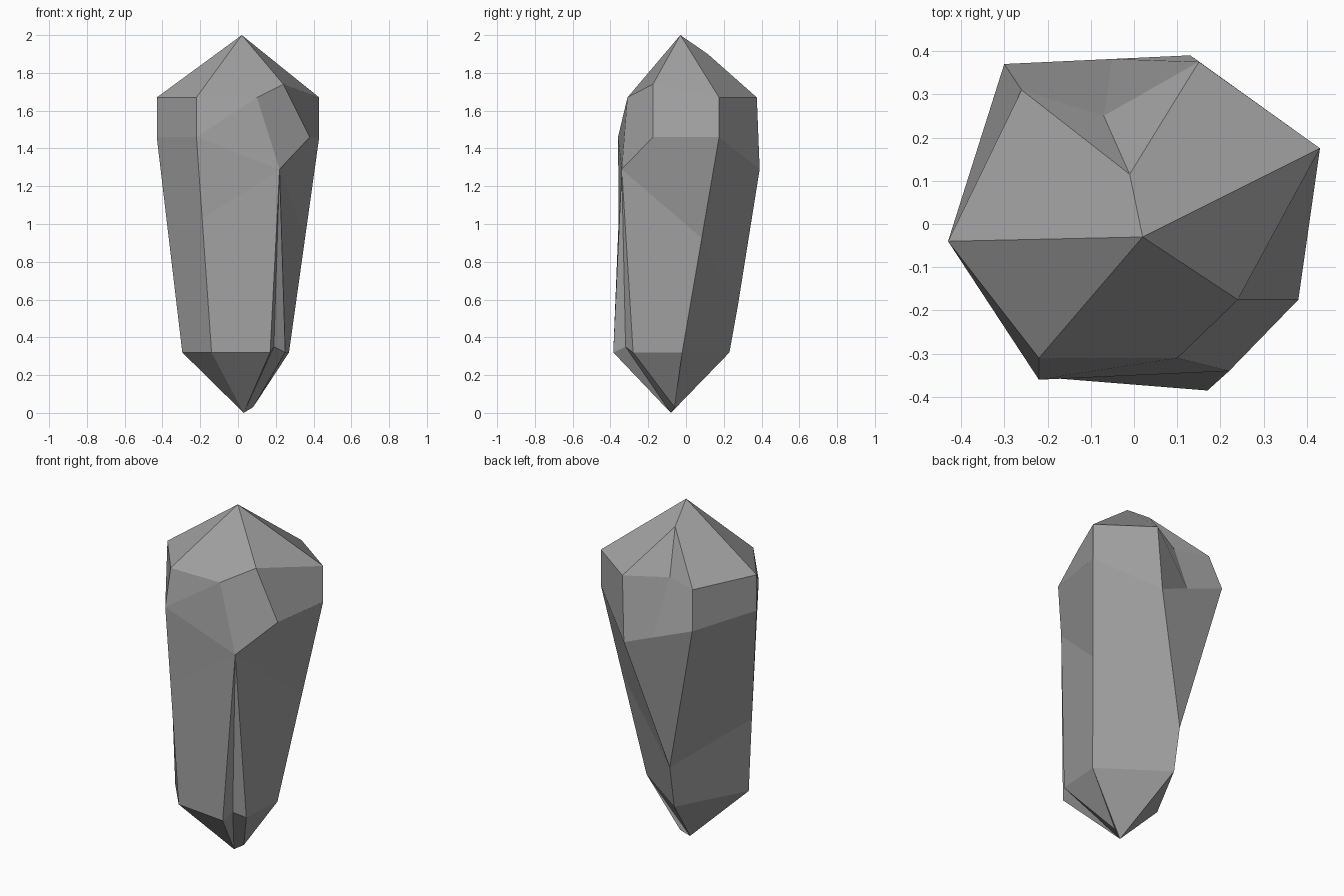
import bpy
import bmesh
from mathutils import Vector

default_cube = bpy.data.objects.get("Cube")
if default_cube:
    bpy.data.objects.remove(default_cube, do_unlink=True)

# Heights shared by the corners of the crystal
TOP, SHOULDER, WAIST, CHIP, BASE = 2.0, 1.67, 1.46, 1.29, 0.32

bm = bmesh.new()
corner = {}


def add(name, x, y, z):
    corner[name] = bm.verts.new((x, y, z))


def between(name, start, end, amount):
    """Add a corner part of the way along a ridge."""
    point = corner[start].co.lerp(corner[end].co, amount)
    add(name, *point)


def facets(*descriptions):
    """Each description lists the corners around one flat facet."""
    for description in descriptions:
        bm.faces.new([corner[name] for name in description.split()])


# Tips of the crystal
add("apex", 0.02, -0.03, TOP)
add("tip", 0.03, -0.08, 0)
add("tip_chip", 0.08, -0.06, 0.03)

# Ridges that run from the shoulder to the base
add("left_shoulder", -0.43, -0.04, SHOULDER)
add("left_waist", -0.43, -0.04, WAIST)
add("left_base", -0.295, -0.16, BASE)
between("left_middle", "left_waist", "left_base", 0.6)

add("front_shoulder", -0.22, -0.31, SHOULDER)
add("front_waist", -0.22, -0.36, WAIST)
add("front_base", -0.14, -0.35, BASE)
between("front_middle", "front_waist", "front_base", 0.38)

add("right_shoulder", 0.43, 0.175, SHOULDER)
add("right_waist", 0.43, 0.175, WAIST)
add("right_base", 0.27, -0.02, BASE)
between("right_middle", "right_waist", "right_base", 0.47)

add("rear_shoulder", 0.15, 0.375, SHOULDER)
add("rear_chip", 0.13, 0.39, CHIP)
add("rear_middle", -0.087, 0.275, 0.57)
add("rear_base", -0.085, 0.23, BASE)

add("side_shoulder", -0.26, 0.31, SHOULDER)
add("side_waist", -0.3, 0.37, WAIST)

# Chipped front corner with its narrow double ridge
add("chip_top", 0.24, -0.175, 1.74)
add("chip_inner", 0.1, -0.31, SHOULDER)
add("chip_outer", 0.38, -0.175, WAIST)
add("chip_point", 0.22, -0.34, CHIP)
add("groove_front", 0.17, -0.385, BASE)
add("groove_middle", 0.19, -0.32, 0.35)
add("groove_back", 0.25, -0.28, BASE)

# Notch worn into the back of the crown
add("notch_top", -0.01, 0.115, 1.9)
add("notch_inner", -0.07, 0.25, SHOULDER)
between("notch_lip", "side_waist", "rear_chip", 0.58)

# Crown
facets(
    "apex left_shoulder front_shoulder",
    "apex front_shoulder chip_inner chip_top",
    "apex chip_top right_shoulder",
    "apex right_shoulder rear_shoulder notch_top",
    "apex notch_top side_shoulder left_shoulder",
    "notch_top rear_shoulder notch_inner",
    "notch_top notch_inner side_shoulder",
)

# Shoulder band
facets(
    "left_shoulder left_waist front_waist front_shoulder",
    "front_shoulder front_waist chip_inner",
    "front_waist chip_point chip_inner",
    "chip_inner chip_point chip_outer chip_top",
    "chip_top chip_outer right_waist right_shoulder",
    "right_shoulder right_waist rear_chip rear_shoulder",
    "rear_shoulder rear_chip notch_lip notch_inner",
    "notch_inner notch_lip side_waist side_shoulder",
    "side_shoulder side_waist left_waist left_shoulder",
)

# Tapering shaft
facets(
    "left_waist left_middle left_base front_base front_middle front_waist",
    "front_waist front_middle chip_point",
    "front_middle front_base groove_front chip_point",
    "chip_point groove_front groove_middle",
    "chip_point groove_middle groove_back",
    "chip_point groove_back right_base right_middle",
    "chip_point right_middle right_waist chip_outer",
    "right_waist right_middle rear_middle rear_chip",
    "right_middle right_base rear_base rear_middle",
    "rear_chip rear_middle side_waist notch_lip",
    "side_waist rear_middle left_middle left_waist",
    "rear_middle rear_base left_base left_middle",
)

# Pointed foot
facets(
    "tip front_base left_base",
    "tip groove_front front_base",
    "tip groove_middle groove_front",
    "tip tip_chip groove_back groove_middle",
    "tip_chip right_base groove_back",
    "tip right_base tip_chip",
    "tip rear_base right_base",
    "tip left_base rear_base",
)

bmesh.ops.recalc_face_normals(bm, faces=bm.faces)
mesh = bpy.data.meshes.new("crystal")
bm.to_mesh(mesh)
bm.free()

# Single flat stone grey
stone = bpy.data.materials.new("stone_grey")
stone.use_nodes = True
grey = (0.35, 0.35, 0.35, 1)
stone.diffuse_color = grey
stone.node_tree.nodes["Principled BSDF"].inputs["Base Color"].default_value = grey
mesh.materials.append(stone)

crystal = bpy.data.objects.new("crystal", mesh)
bpy.context.collection.objects.link(crystal)
